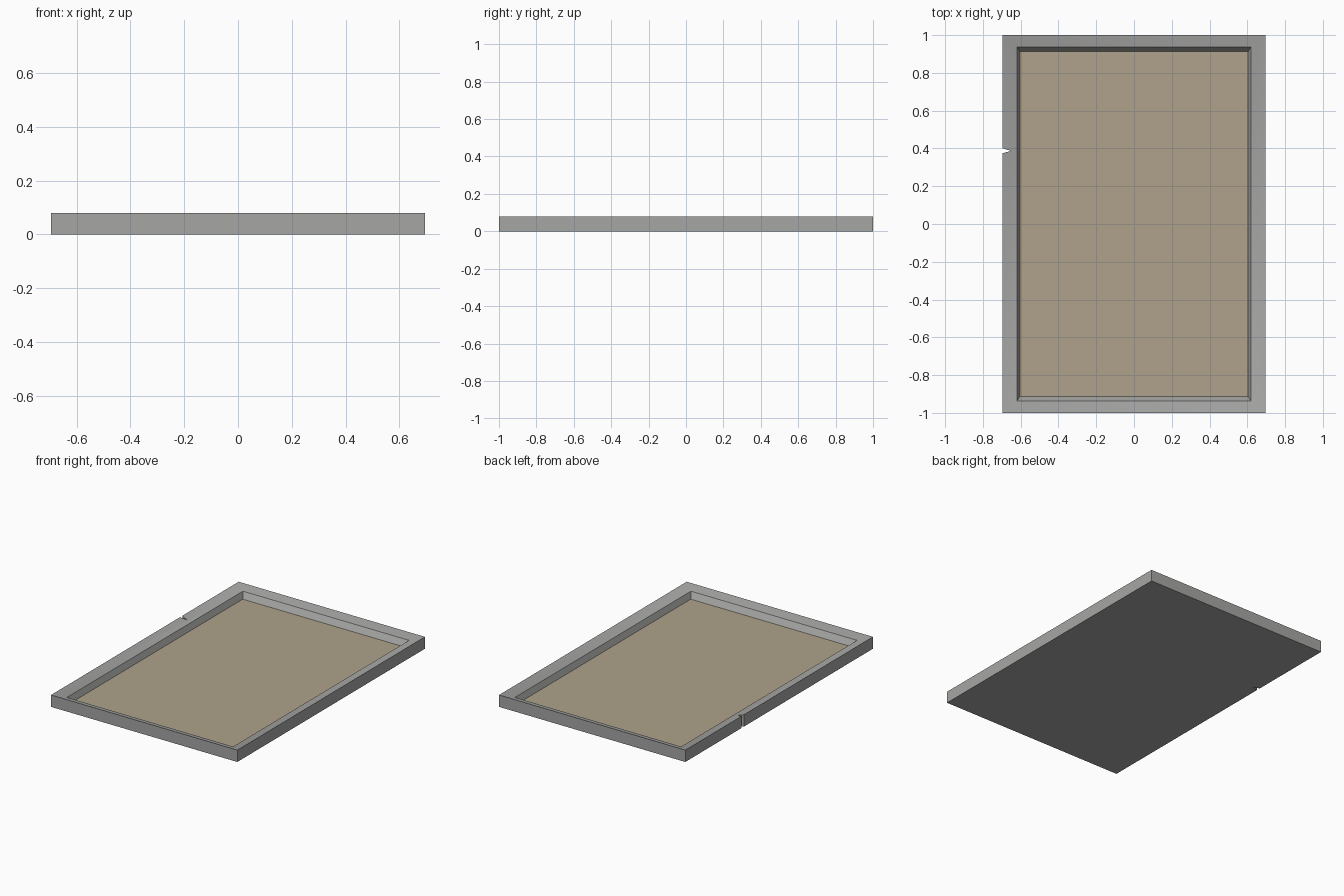
import bpy
import bmesh

cube = bpy.data.objects.get("Cube")
if cube:
    bpy.data.objects.remove(cube, do_unlink=True)


def material(name, colour):
    m = bpy.data.materials.new(name)
    m.use_nodes = True
    m.diffuse_color = (*colour, 1)
    m.node_tree.nodes["Principled BSDF"].inputs["Base Color"].default_value = (*colour, 1)
    return m


def rectangle(x, y):
    return [(-x, -y), (x, -y), (x, y), (-x, y)]


def ring(bm, points, z):
    return [bm.verts.new((x, y, z)) for x, y in points]


def bridge(bm, lower, upper):
    n = len(lower)
    return [bm.faces.new((lower[i], lower[(i + 1) % n], upper[(i + 1) % n], upper[i]))
            for i in range(n)]


def make_object(name, bm, mat):
    mesh = bpy.data.meshes.new(name)
    bm.to_mesh(mesh)
    bm.free()
    mesh.materials.append(mat)
    obj = bpy.data.objects.new(name, mesh)
    bpy.context.collection.objects.link(obj)
    return obj


grey = material("frame grey", (0.38, 0.38, 0.375))
tan = material("panel tan", (0.43, 0.36, 0.26))

W, L, H = 0.695, 1.0, 0.08          # outer half width, half length, height
LIP_X, LIP_Y, LIP_Z = 0.62, 0.938, 0.06
FLOOR_X, FLOOR_Y, FLOOR_Z = 0.604, 0.913, 0.02

# Frame: outer outline with a small V notch in the right-hand side
notch = [(-W, 0.40), (-0.65, 0.387), (-W, 0.375)]
outline = rectangle(W, L) + notch
bm = bmesh.new()
base = ring(bm, outline, 0)
rim = ring(bm, outline, H)
rim[5].co.z = H - (H - LIP_Z) * (W - 0.65) / (W - LIP_X)
lip = ring(bm, rectangle(LIP_X, LIP_Y), LIP_Z)
foot = ring(bm, rectangle(FLOOR_X, FLOOR_Y), FLOOR_Z)
bm.faces.new(list(reversed(base)))
bridge(bm, base, rim)

# Frame: inward sloping top strips, then the steep inner walls
for i in range(3):
    bm.faces.new((rim[i], rim[i + 1], lip[i + 1], lip[i]))
bm.faces.new(rim[3:] + [rim[0], lip[0], lip[3]])
bridge(bm, lip, foot)
frame = make_object("frame", bm, grey)

# Sunken panel filling the frame
bm = bmesh.new()
bm.faces.new(ring(bm, rectangle(FLOOR_X, FLOOR_Y), FLOOR_Z))
make_object("panel", bm, tan)

# Soft corners on the top strips, crisp edges elsewhere
bpy.ops.object.select_all(action='DESELECT')
frame.select_set(True)
bpy.context.view_layer.objects.active = frame
bpy.ops.object.shade_smooth_by_angle(angle=0.55)
